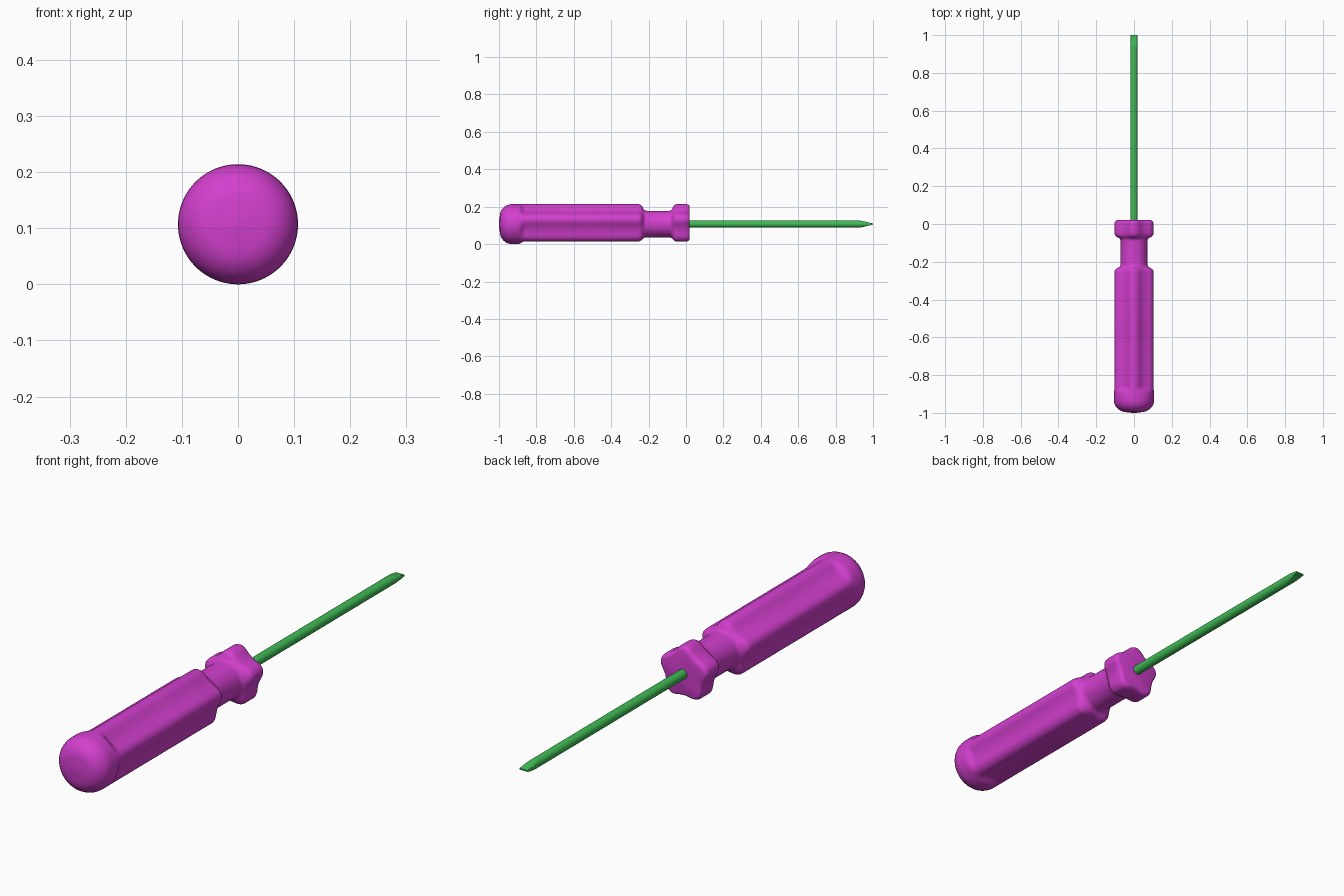
import bpy, bmesh, math

if "Cube" in bpy.data.objects:
    bpy.data.objects.remove(bpy.data.objects["Cube"])

AXIS_Z = 0.107     # height of the tool's long axis
FLUTES = 5
FLUTE_HALF = 28.0  # half width of one flute, degrees
DEPTH = 0.019


def flute(deg):
    """Flute depth factor at an angle, softened at the edges (one ridge points up)."""
    total = 0
    for off in (-6, -3, 0, 3, 6):
        step = 360 / FLUTES
        phi = (deg + off - 90) % step - step / 2
        total += max(0, 1 - (phi / FLUTE_HALF) ** 2)
    return total / 5


def material(name, color):
    mat = bpy.data.materials.new(name)
    mat.diffuse_color = color
    mat.use_nodes = True
    mat.node_tree.nodes["Principled BSDF"].inputs["Base Color"].default_value = mat.diffuse_color
    return mat


def loft(name, rings, mat, angle):
    """Skin a list of closed rings and cap both ends."""
    bm = bmesh.new()
    loops = [[bm.verts.new(p) for p in ring] for ring in rings]
    n = len(loops[0])
    for a, b in zip(loops, loops[1:]):
        for i in range(n):
            j = (i + 1) % n
            bm.faces.new((a[i], a[j], b[j], b[i]))
    bm.faces.new(loops[0])
    bm.faces.new(loops[-1])
    bmesh.ops.recalc_face_normals(bm, faces=bm.faces)
    mesh = bpy.data.meshes.new(name)
    bm.to_mesh(mesh)
    bm.free()
    mesh.materials.append(mat)
    obj = bpy.data.objects.new(name, mesh)
    bpy.context.collection.objects.link(obj)
    bpy.ops.object.select_all(action='DESELECT')
    obj.select_set(True)
    bpy.context.view_layer.objects.active = obj
    bpy.ops.object.shade_smooth_by_angle(angle=math.radians(angle))
    return obj


def handle_ring(y, radius, f):
    pts = []
    for deg in range(0, 360, 3):
        r = radius - f * DEPTH * flute(deg)
        t = math.radians(deg)
        pts.append((r * math.cos(t), y, AXIS_Z + r * math.sin(t)))
    return pts


# Handle: domed butt, fluted grip, round neck, fluted collar (y, radius, flute)
profile = [(-1.0, 0.004, 0), (-0.999, 0.02, 0), (-0.996, 0.04, 0)]
for k in range(1, 9):
    t = math.radians(90 * k / 8)
    profile.append((-0.93 - 0.066 * math.cos(t), 0.04 + 0.067 * math.sin(t), 0))
profile += [
    (-0.9, 0.107, 0), (-0.89, 0.107, 0.08), (-0.882, 0.107, 0.3),
    (-0.874, 0.107, 0.7), (-0.866, 0.107, 0.92), (-0.855, 0.107, 1),
    (-0.55, 0.107, 1), (-0.255, 0.107, 1), (-0.247, 0.1055, 1),
    (-0.24, 0.101, 0.9), (-0.234, 0.093, 0.65), (-0.229, 0.083, 0.35),
    (-0.224, 0.076, 0.13), (-0.217, 0.072, 0.02), (-0.207, 0.071, 0),
    (-0.15, 0.071, 0), (-0.092, 0.071, 0), (-0.084, 0.072, 0.02),
    (-0.078, 0.076, 0.13), (-0.074, 0.083, 0.35), (-0.069, 0.093, 0.65),
    (-0.063, 0.101, 0.9), (-0.056, 0.1055, 1), (-0.048, 0.107, 1),
    (0.0, 0.107, 1), (0.007, 0.106, 1), (0.014, 0.1025, 1),
    (0.018, 0.098, 1), (0.02, 0.092, 1),
]
loft("handle", [handle_ring(*p) for p in profile],
     material("magenta_plastic", (0.65, 0.05, 0.62, 1)), 40)


# Shaft: round rod whose end is ground to a flat blade
def shaft_ring(y, half_thickness):
    R = 0.0185
    pts = []
    for i in range(48):
        t = 2 * math.pi * i / 48
        z = max(-half_thickness, min(half_thickness, R * math.sin(t)))
        pts.append((R * math.cos(t), y, AXIS_Z + z))
    return pts


loft("shaft", [shaft_ring(y, h) for y, h in
               [(-0.02, 0.0185), (0.5, 0.0185), (0.93, 0.0185), (0.945, 0.0155),
                (0.96, 0.0122), (0.98, 0.0075), (1.0, 0.003)]],
     material("green_shaft", (0.05, 0.5, 0.09, 1)), 30)
